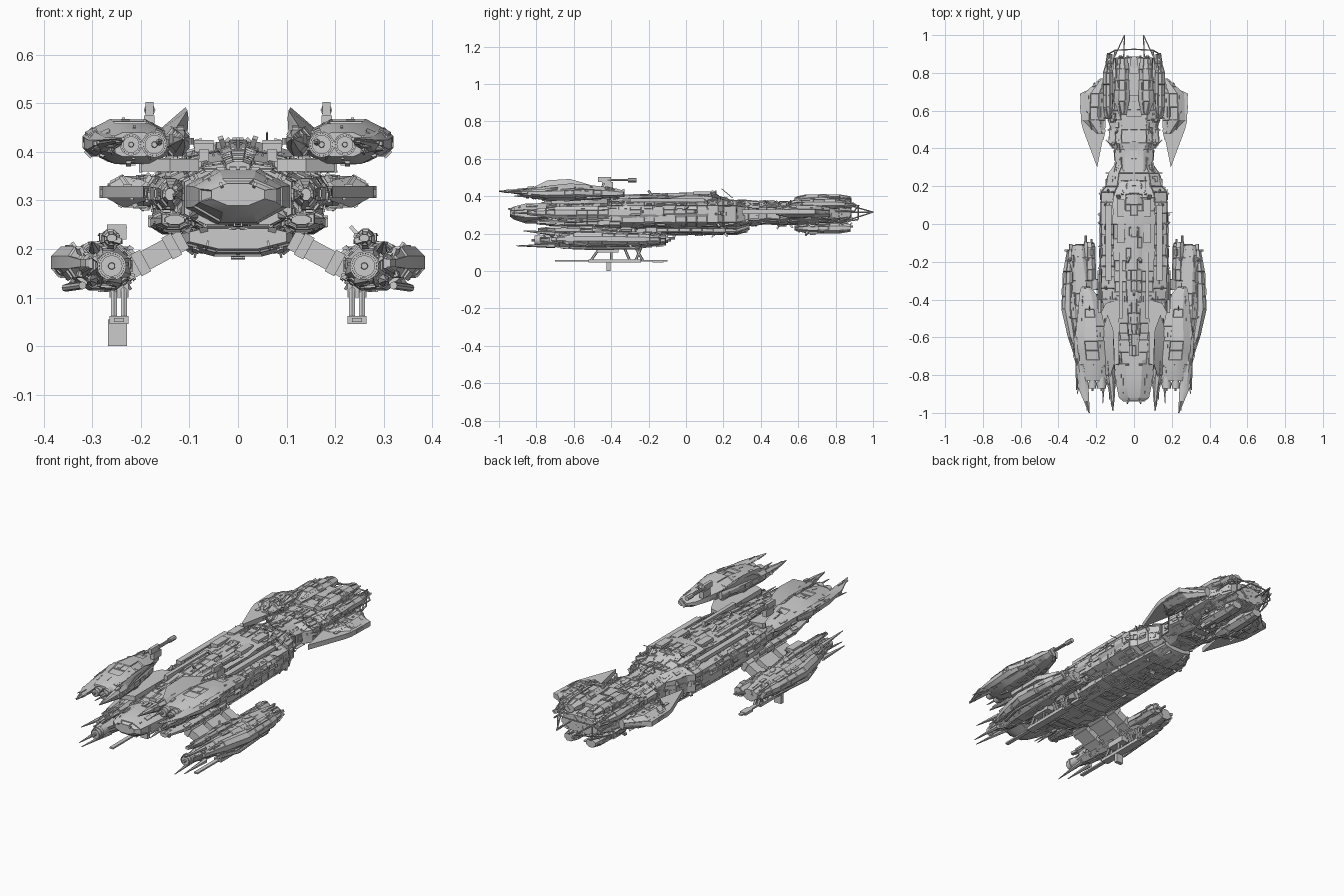
import bpy, bmesh, random
from mathutils import Vector, Matrix

random.seed(7)


def make(name, bm, mirror=True):
    bmesh.ops.recalc_face_normals(bm, faces=bm.faces)
    me = bpy.data.meshes.new(name)
    bm.to_mesh(me)
    bm.free()
    me.shade_smooth()
    me.set_sharp_from_angle(angle=.45)
    ob = bpy.data.objects.new(name, me)
    bpy.context.collection.objects.link(ob)
    if mirror:
        ob.modifiers.new("mirror", 'MIRROR').use_mirror_merge = False
    return ob


def add_box(bm, c, size, rot=Matrix.Identity(4)):
    m = Matrix.Translation(c) @ rot @ Matrix.Diagonal((*size, 1))
    bmesh.ops.create_cube(bm, size=1, matrix=m)


def boxes(name, spans, mirror=True):
    """Each span is x0, x1, y0, y1, z0, z1."""
    bm = bmesh.new()
    for x0, x1, y0, y1, z0, z1 in spans:
        add_box(bm, ((x0 + x1) / 2, (y0 + y1) / 2, (z0 + z1) / 2), (x1 - x0, y1 - y0, z1 - z0))
    return make(name, bm, mirror)


def add_rod(bm, a, b, r, r2, sides=8, caps=True):
    a, b = Vector(a), Vector(b)
    rot = (b - a).to_track_quat('Z', 'Y').to_matrix().to_4x4()
    bmesh.ops.create_cone(bm, cap_ends=caps, segments=sides, radius1=r, radius2=r2, depth=(b - a).length,
                          matrix=Matrix.Translation((a + b) / 2) @ rot)


def rods(name, lines, r, mirror=True, sides=8, r2=None):
    bm = bmesh.new()
    for a, b in lines:
        add_rod(bm, a, b, r, r if r2 is None else r2, sides)
    return make(name, bm, mirror)


def nozzle(name, x, y, z, r):
    """Hollow round drum opening forward, with a hub inside."""
    bm = bmesh.new()
    add_rod(bm, (x, y, z), (x, y + .1, z), r, r * .9, 16, False)
    add_rod(bm, (x, y, z), (x, y + .03, z), r * .85, r * .5, 16, True)
    add_rod(bm, (x, y + .015, z), (x, y + .03, z), r * 1.15, r * 1.15, 16)
    add_rod(bm, (x, y - .015, z), (x, y + .04, z), r * .25, r * .4, 10)
    make(name, bm)


def plate(name, pts, z0, z1, mirror=True, greebles=0):
    bm = bmesh.new()
    f = bm.faces.new([bm.verts.new((x, y, z0)) for x, y in pts])
    ext = bmesh.ops.extrude_face_region(bm, geom=[f])
    top = [g for g in ext['geom'] if isinstance(g, bmesh.types.BMVert)]
    bmesh.ops.translate(bm, verts=top, vec=(0, 0, z1 - z0))
    return finish(name, bm, mirror, greebles)


def finish(name, bm, mirror, greebles):
    """Scatter raised hull panels and machinery blocks over the surface."""
    bmesh.ops.recalc_face_normals(bm, faces=bm.faces)
    faces = list(bm.faces)
    areas = [f.calc_area() for f in faces]
    gb = bmesh.new()
    for f in random.choices(faces, areas, k=greebles) if greebles else []:
        w = [random.random() + .05 for _ in f.verts]
        p = sum((v.co * k for v, k in zip(f.verts, w)), Vector()) / sum(w)
        n = f.normal.copy()
        if not mirror and p.x < 0:
            p.x, n.x = -p.x, -n.x
        t = Vector((0, 1, 0)) - n * n.y
        t = t.normalized() if t.length > .2 else n.orthogonal().normalized()
        rot = Matrix((n.cross(t), t, n)).transposed().to_4x4()
        add_box(gb, p, (random.uniform(.004, .02), random.uniform(.01, .06), random.uniform(.003, .012)), rot)
    if greebles:
        make(name + "_panels", gb)
    else:
        gb.free()
    return make(name, bm, mirror)


def loft(name, secs, mirror=True, greebles=0, ch=.3, step=.06, inset=.45):
    """Chamfered box sections along y: y, x0, x1, z0, z1, with inset panels."""
    full = []
    for a, b in zip(secs, secs[1:]):
        n = max(1, round(abs(b[0] - a[0]) / step))
        full += [[p + (q - p) * i / n for p, q in zip(a, b)] for i in range(n)]
    full.append(secs[-1])
    bm = bmesh.new()
    rings = []
    for y, x0, x1, z0, z1 in full:
        c, d = ch * (x1 - x0), ch * (z1 - z0)
        pts = [(x0 + c, z0), (x1 - c, z0), (x1, z0 + d), (x1, z1 - d),
               (x1 - c, z1), (x0 + c, z1), (x0, z1 - d), (x0, z0 + d)]
        rings.append([bm.verts.new((x, y, z)) for x, z in pts])
    for a, b in zip(rings, rings[1:]):
        for i in range(8):
            bm.faces.new((a[i], a[i - 1], b[i - 1], b[i]))
    bm.faces.new(rings[0])
    bm.faces.new(rings[-1][::-1])
    bmesh.ops.recalc_face_normals(bm, faces=bm.faces)
    picks = [f for f in bm.faces if len(f.verts) == 4 and random.random() < inset]
    bmesh.ops.inset_individual(bm, faces=picks, thickness=.004, depth=-.004)
    return finish(name, bm, mirror, greebles)


# Central fuselage
loft("main_hull", [(-.74, -.11, .11, .25, .36), (-.55, -.13, .13, .24, .37), (-.4, -.17, .17, .23, .38),
                   (-.28, -.175, .175, .23, .38), (.17, -.175, .175, .23, .38), (.2, -.15, .15, .23, .38),
                   (.27, -.135, .135, .23, .38), (.32, -.10, .10, .24, .37)], False, 420, ch=.2)
loft("hull_roof", [(-.58, -.08, .08, .35, .375), (-.36, -.10, .10, .36, .4), (-.08, -.11, .11, .36, .405),
                   (.0, -.11, .11, .36, .42), (.14, -.11, .11, .36, .415), (.23, -.08, .08, .35, .385)],
     False, 120)
loft("roof_spine", [(-.7, -.025, .025, .36, .38), (-.3, -.04, .04, .38, .41), (.16, -.045, .045, .39, .425)],
     False, 20)
loft("nose", [(-.94, -.055, .055, .29, .335), (-.92, -.08, .08, .275, .345), (-.86, -.092, .092, .255, .36),
              (-.72, -.11, .11, .25, .365)], False, 8, inset=.2)
loft("keel", [(-.6, -.10, .10, .2, .25), (-.5, -.125, .125, .185, .25), (-.1, -.125, .125, .19, .25),
              (.27, -.11, .11, .195, .24), (.34, -.08, .08, .22, .26)], False, 110)
loft("hull_side_pod", [(-.85, .13, .15, .3, .325), (-.7, .11, .165, .28, .345), (-.3, .14, .185, .28, .35),
                       (.12, .15, .18, .29, .345)], True, 60)
loft("lower_side_pod", [(-.8, .11, .15, .25, .27), (-.65, .09, .18, .235, .275), (-.35, .1, .18, .23, .28)],
     True, 30)
boxes("roof_hatches", [(.05, .09, .04, .13, .41, .424), (.05, .09, -.1, 0, .4, .418), (.12, .15, -.3, .1, .37, .388),
                       (.06, .08, -.5, -.15, .38, .405)])
rods("roof_aerial", [((.06, .25, .39), (.06, .19, .44))], .002, False)
rods("side_aerial", [((.16, .06, .36), (.205, .06, .36))], .002, False)

# Narrow waist and stern
loft("waist", [(.28, -.10, .10, .235, .38), (.39, -.1, .1, .245, .37), (.43, -.135, .135, .25, .375),
               (.5, -.13, .13, .245, .37), (.56, -.12, .12, .245, .37)], False, 150, ch=.25)
loft("stern", [(.5, -.12, .12, .25, .37), (.6, -.155, .155, .25, .37), (.76, -.155, .155, .25, .37),
               (.82, -.125, .125, .255, .365), (.88, -.10, .10, .27, .355)], False, 260, ch=.25)
for nm, z0, z1 in (("stern_upper_pod", .35, .41), ("stern_lower_pod", .2, .26)):
    zc = (z0 + z1) / 2
    loft(nm, [(.58, .04, .08, zc - .012, zc + .012), (.65, .025, .105, z0, z1), (.82, .025, .1, z0, z1),
              (.88, .035, .09, z0 + .01, z1 - .01)], True, 45)
loft("stern_side_rail", [(.56, .12, .15, .345, .37), (.62, .11, .165, .335, .385), (.8, .11, .165, .335, .385),
                         (.9, .115, .135, .345, .365)], True, 30)
boxes("stern_deck_blocks", [(0, .03, .68, .8, .36, .39), (0, .02, .8, .87, .35, .37), (0, .04, .57, .65, .36, .38)])

# Stern side fins
plate("stern_fin", [(.15, .75), (.2, .73), (.285, .69), (.28, .54), (.27, .5), (.195, .3), (.175, .4), (.15, .52)],
      .305, .33, True, 12)
loft("stern_fin_block", [(.48, .16, .2, .3, .34), (.55, .15, .27, .285, .35), (.69, .15, .265, .285, .35),
                         (.77, .15, .18, .29, .34)], True, 50)

# Stern cage with two prongs
rods("stern_prongs", [((.115, .86, .355), (.05, 1, .315)), ((.115, .86, .27), (.05, 1, .315)),
                      ((.055, .87, .315), (.05, 1, .315))], .0035, sides=6)
rods("stern_cage", [((.12, .8, .36), (.1, .92, .35)), ((.12, .8, .26), (.1, .92, .275)),
                    ((.1, .92, .35), (.1, .92, .275)), ((0, .925, .35), (.1, .92, .35)),
                    ((.13, .76, .32), (.135, .9, .32)), ((.135, .9, .32), (.1, .92, .35))], .004, sides=6)

# Shoulders carrying the upper nacelles
plate("shoulder_plate", [(.08, -.4), (.15, -.42), (.2, -.52), (.2, -.72), (.14, -.76), (.08, -.74)], .36, .385, True, 10)
loft("upper_nacelle", [(-.335, .23, .28, .4, .43), (-.37, .2, .29, .39, .44), (-.45, .175, .295, .385, .452),
                       (-.54, .155, .305, .38, .463),
                       (-.62, .14, .315, .378, .468), (-.72, .13, .305, .375, .458), (-.8, .14, .285, .385, .445),
                       (-.83, .16, .27, .39, .44)], True, 40, inset=.2)
loft("nacelle_outer_shell", [(-.48, .27, .29, .4, .43), (-.6, .26, .32, .39, .45), (-.75, .25, .31, .39, .44),
                             (-.88, .24, .29, .41, .43), (-1, .234, .24, .423, .43)], True, 14, inset=.2)
loft("nacelle_inner_shell", [(-.5, .14, .16, .4, .44), (-.65, .11, .16, .39, .455), (-.8, .1, .15, .39, .45),
                             (-.9, .1, .13, .41, .44), (-.99, .11, .114, .425, .43)], True, 14, inset=.2)
bm = bmesh.new()  # tall inner blade on each upper nacelle
lo = [bm.verts.new(p) for p in ((.14, -.48, .45), (.18, -.62, .43), (.14, -.85, .43), (.105, -.8, .42))]
hi = [bm.verts.new(p) for p in ((.11, -.56, .475), (.108, -.62, .492), (.104, -.74, .485), (.102, -.7, .47))]
for i in range(4):
    bm.faces.new((lo[i - 1], lo[i], hi[i], hi[i - 1]))
bm.faces.new(hi)
bm.faces.new(lo[::-1])
make("nacelle_blade", bm)
rods("nacelle_spikes", [((.16, -.8, .42), (.165, -.95, .42)), ((.28, -.78, .41), (.3, -.9, .405)),
                        ((.26, -.8, .405), (.26, -.92, .4)), ((.13, -.72, .31), (.13, -.93, .31)),
                        ((.09, -.72, .27), (.1, -.87, .265))], .012, r2=.002, sides=6)
nozzle("nacelle_inner_nozzle", .172, -.87, .415, .023)
nozzle("nacelle_outer_nozzle", .22, -.87, .415, .02)
boxes("top_turret", [(.172, .194, -.45, -.39, .44, .475), (.174, .19, -.47, -.4, .475, .503)])
rods("top_turret_barrels", [((.177, -.42, .486), (.177, -.265, .486)), ((.187, -.42, .486), (.187, -.265, .486))], .005)
rods("top_turret_muzzles", [((.182, -.31, .486), (.182, -.265, .486))], .012)

# Struts down to the lower nacelles
for nm, y, w in (("front_strut", -.56, .09), ("middle_strut", -.43, .11), ("rear_strut", -.32, .05)):
    bm = bmesh.new()
    a, b = Vector((.11, y, .22)), Vector((.23, y, .155))
    rot = (b - a).to_track_quat('X', 'Z').to_matrix().to_4x4()
    add_box(bm, (a + b) / 2, ((b - a).length, w, .042), rot)
    for o in (-.28, .25):
        add_box(bm, (a + b) / 2 + (b - a) * o, (.022, w + .01, .05), rot)
    make(nm, bm)

# Lower nacelles
loft("lower_nacelle", [(-.78, .25, .29, .15, .19), (-.68, .225, .305, .125, .205), (-.5, .21, .35, .115, .215),
                       (-.3, .215, .35, .12, .21), (-.18, .24, .345, .13, .205), (-.11, .25, .335, .14, .195)],
     True, 120)
loft("lower_outer_shell", [(-.72, .29, .31, .16, .18), (-.6, .305, .35, .14, .205), (-.45, .32, .385, .14, .205),
                           (-.25, .32, .375, .14, .2), (-.14, .32, .355, .15, .19)], True, 30, inset=.25)
loft("lower_spine", [(-.79, .25, .27, .215, .23), (-.7, .245, .28, .2, .24), (-.5, .24, .285, .2, .24),
                     (-.35, .25, .275, .2, .22)], True, 20)
loft("lower_gun_body", [(-.3, .2, .265, .145, .2), (-.12, .205, .265, .145, .2), (-.1, .21, .26, .15, .195)],
     True, 15)
rods("lower_gun_barrels", [((.255, -.15, .175), (.255, -.06, .175)), ((.225, -.15, .165), (.225, -.08, .165))], .006)
nozzle("lower_nozzle", .26, -.81, .165, .026)
rods("lower_spikes", [((.25, -.7, .135), (.27, -.91, .135)), ((.3, -.7, .135), (.305, -.88, .135)),
                      ((.295, -.7, .2), (.3, -.87, .215))], .013, r2=.002, sides=6)
rods("lower_bumper", [((.32, -.62, .125), (.355, -.5, .12)), ((.355, -.5, .12), (.34, -.25, .125))], .008)

# Landing skids below the lower nacelles
boxes("skid_rail", [(.225, .265, -.52, -.24, .046, .062), (.235, .255, -.7, -.1, .05, .058),
                    (.228, .262, -.18, -.12, .046, .06)])
rods("skid_legs", [((x, y, .125), (x, y + d, .055)) for x in (.235, .255) for y, d in
                   ((-.46, -.05), (-.4, 0), (-.33, .03), (-.27, .04), (-.24, -.03))], .007, sides=6)
boxes("skid_mast", [(.225, .265, -.47, -.36, .1, .13)])
boxes("left_drop_foot", [(-.268, -.228, -.425, -.405, 0, .055)], False)
boxes("left_turret", [(-.27, -.23, -.6, -.5, .22, .25)], False)
